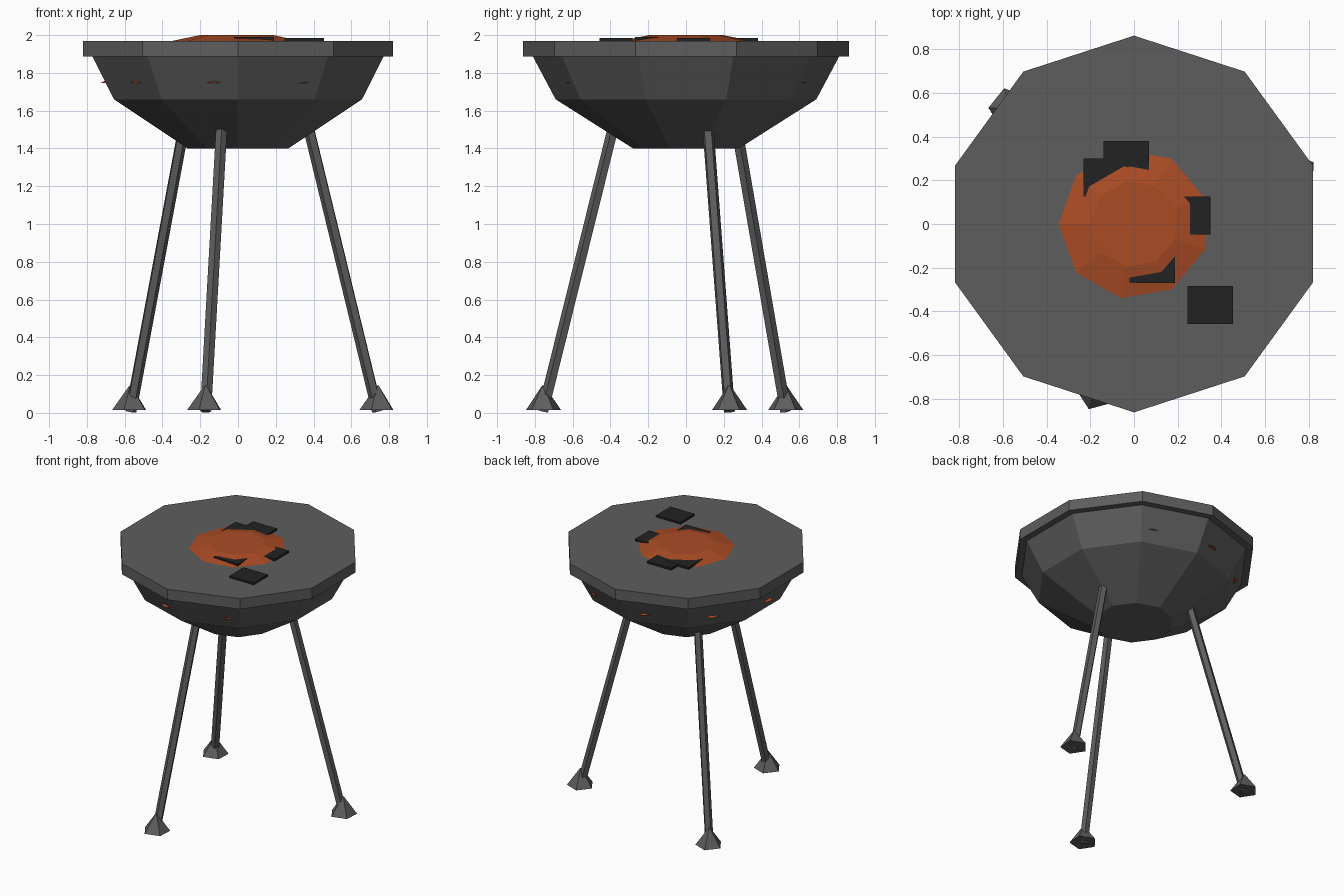
import bpy, bmesh, math
from mathutils import Vector

if "Cube" in bpy.data.objects:
    bpy.data.objects.remove(bpy.data.objects["Cube"])


def mat(name, col):
    m = bpy.data.materials.new(name)
    m.diffuse_color = (*col, 1)
    m.use_nodes = True
    m.node_tree.nodes["Principled BSDF"].inputs["Base Color"].default_value = m.diffuse_color
    return m


IRON = mat("dark iron", (0.11, 0.11, 0.11))
EMBER = mat("glowing ember", (0.41, 0.072, 0.018))
COAL = mat("black coal", (0.016, 0.016, 0.016))


def lathe(name, profile, sides, start_deg, material, loc=(0, 0, 0), axis=None):
    """Closed flat-sided solid from (radius, height) rings, bottom to top."""
    bm = bmesh.new()
    rings = []
    for r, z in profile:
        ring = []
        for i in range(sides):
            a = math.radians(start_deg) + 2 * math.pi * i / sides
            ring.append(bm.verts.new((r * math.cos(a), r * math.sin(a), z)))
        rings.append(ring)
    for lo, hi in zip(rings, rings[1:]):
        for i in range(sides):
            j = (i + 1) % sides
            bm.faces.new((lo[i], lo[j], hi[j], hi[i]))
    bm.faces.new(rings[0][::-1])
    bm.faces.new(rings[-1])
    me = bpy.data.meshes.new(name)
    bm.to_mesh(me)
    bm.free()
    me.materials.append(material)
    ob = bpy.data.objects.new(name, me)
    ob.location = loc
    if axis is not None:
        ob.rotation_euler = axis.to_track_quat('Z', 'Y').to_euler()
    bpy.context.collection.objects.link(ob)
    return ob


def box(name, center, size, material):
    bm = bmesh.new()
    bmesh.ops.create_cube(bm, size=1)
    bmesh.ops.scale(bm, vec=size, verts=bm.verts)
    me = bpy.data.meshes.new(name)
    bm.to_mesh(me)
    bm.free()
    me.materials.append(material)
    ob = bpy.data.objects.new(name, me)
    ob.location = center
    bpy.context.collection.objects.link(ob)


def polar(r, deg, z):
    a = math.radians(deg)
    return Vector((r * math.cos(a), r * math.sin(a), z))


# Ten-sided bowl and its overhanging rim
lathe("bowl", [(0.28, 1.40), (0.69, 1.66), (0.815, 1.895)], 10, 90, IRON)
lathe("rim", [(0.862, 1.888), (0.862, 1.97)], 10, 90, IRON)

# Ember mound on top
lathe("ember_mound", [(0.36, 1.965), (0.345, 1.97), (0.20, 2.0)], 9, 180, EMBER)

# Coal slabs half buried in the mound
for i, (x, y, top) in enumerate([(-0.035, 0.293, 1.985), (-0.127, 0.213, 1.986),
                                 (0.245, 0.04, 1.985), (0.35, -0.37, 1.985),
                                 (0.083, -0.183, 1.989)]):
    box(f"coal_{i + 1}", (x, y, top - 0.02), (0.208, 0.174, 0.04), COAL)

# Small glowing vents around the bowl
for i in range(9):
    lathe(f"vent_ember_{i + 1}", [(0.06, 0), (0.03, 0.014)], 8, 20 + 40 * i, EMBER,
          polar(0.67, 20 + 40 * i, 1.746))

# Three splayed legs with pyramid feet
for i in range(3):
    deg = 17.2 + 120 * i
    foot, top = polar(0.775, deg, 0.008), polar(0.37, deg, 1.60)
    axis = top - foot
    lathe(f"leg_{i + 1}", [(0.031, 0), (0.031, axis.length)], 5, 33, IRON, foot, axis)
    lathe(f"foot_{i + 1}", [(0.098, 0.015), (0.006, 0.145)], 5, 33, IRON,
          polar(0.775, deg, 0))
